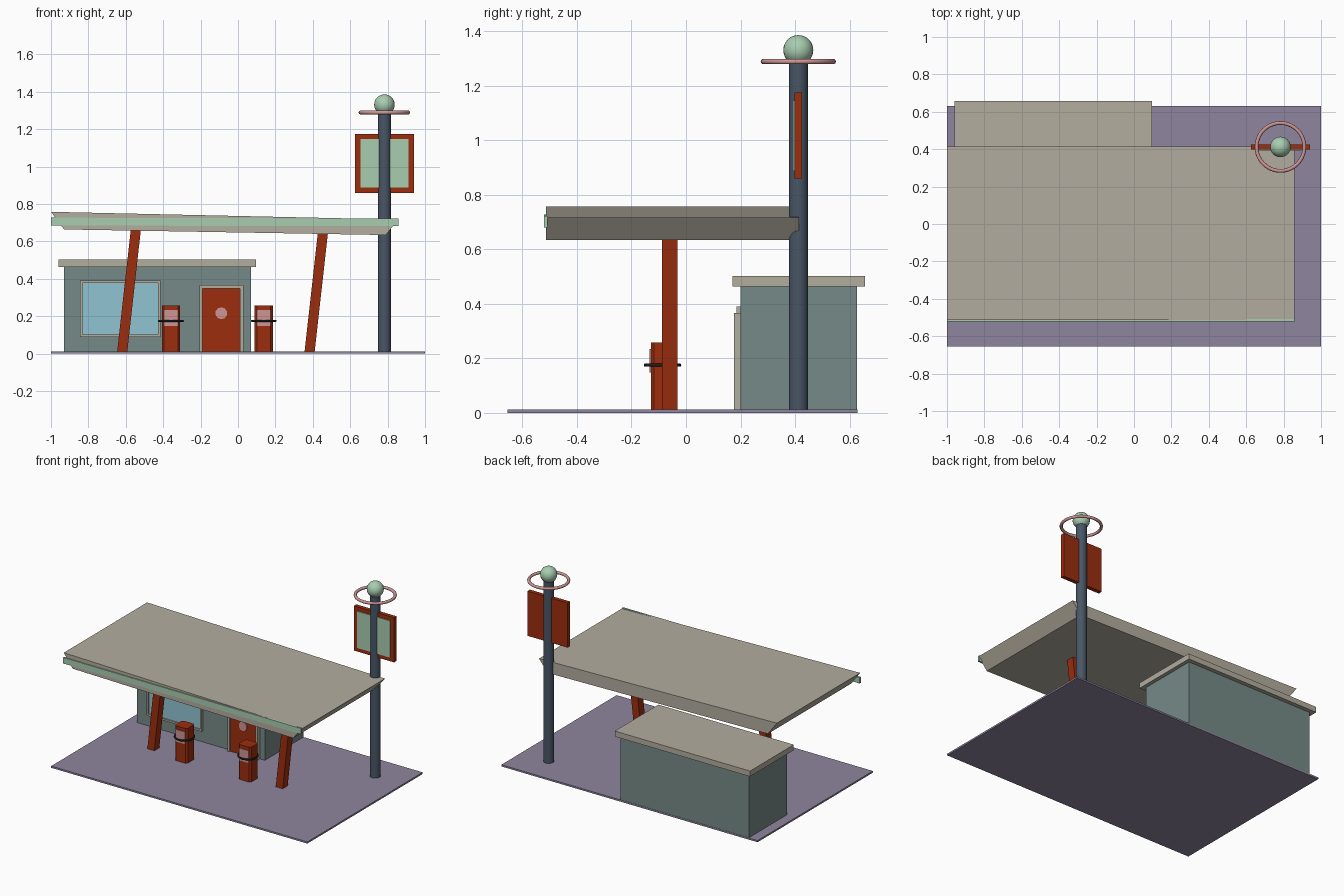
import bpy
import bmesh
import math

cube = bpy.data.objects.get("Cube")
if cube:
    bpy.data.objects.remove(cube, do_unlink=True)


def material(name, r, g, b):
    """Flat colour from 0-255 display values, stored as linear."""
    lin = [((c / 255 + 0.055) / 1.055) ** 2.4 for c in (r, g, b)] + [1]
    m = bpy.data.materials.new(name)
    m.use_nodes = True
    m.diffuse_color = lin
    m.node_tree.nodes["Principled BSDF"].inputs["Base Color"].default_value = lin
    return m


LILAC = material("lilac concrete", 143, 134, 159)
TAN = material("warm tan", 179, 173, 159)
MINT = material("mint green", 168, 205, 176)
RED = material("rust red", 156, 45, 14)
TEAL = material("grey teal", 118, 138, 136)
GLASS = material("pale blue glass", 145, 195, 211)
PINK = material("dusty pink", 205, 150, 148)
STEEL = material("blue steel", 73, 86, 102)
BLACK = material("black rubber", 28, 30, 36)


def add_object(name, bm, mat):
    bmesh.ops.recalc_face_normals(bm, faces=bm.faces)
    mesh = bpy.data.meshes.new(name)
    bm.to_mesh(mesh)
    bm.free()
    mesh.materials.append(mat)
    obj = bpy.data.objects.new(name, mesh)
    bpy.context.collection.objects.link(obj)
    return obj


def prism(name, profile, y0, y1, mat):
    """Extrude an (x, z) outline from y0 to y1."""
    bm = bmesh.new()
    face = bm.faces.new([bm.verts.new((x, y0, z)) for x, z in profile])
    out = bmesh.ops.extrude_face_region(bm, geom=[face])
    verts = [v for v in out["geom"] if isinstance(v, bmesh.types.BMVert)]
    bmesh.ops.translate(bm, verts=verts, vec=(0, y1 - y0, 0))
    return add_object(name, bm, mat)


def box(name, x0, x1, y0, y1, z0, z1, mat):
    return prism(name, [(x0, z0), (x1, z0), (x1, z1), (x0, z1)], y0, y1, mat)


def frame(name, x0, x1, y0, y1, z0, z1, w, mat, bottom=True):
    """Rectangular surround of bar width w, open below if bottom is False."""
    box(name + "_left", x0, x0 + w, y0, y1, z0, z1, mat)
    box(name + "_right", x1 - w, x1, y0, y1, z0, z1, mat)
    box(name + "_top", x0 + w, x1 - w, y0, y1, z1 - w, z1, mat)
    if bottom:
        box(name + "_bottom", x0 + w, x1 - w, y0, y1, z0, z0 + w, mat)


def finish(name, mat):
    obj = bpy.context.object
    obj.name = name
    obj.data.materials.append(mat)
    bpy.ops.object.shade_smooth_by_angle(angle=math.radians(40))
    return obj


def ring(name, loc, radius, thickness, mat):
    bpy.ops.mesh.primitive_torus_add(location=loc, major_radius=radius, minor_radius=thickness,
                                     major_segments=40, minor_segments=10)
    return finish(name, mat)


# Ground slab
box("ground", -1, 1, -0.655, 0.63, 0, 0.012, LILAC)

# Shop building with overhanging roof
box("shop_walls", -0.93, 0.07, 0.2, 0.628, 0.005, 0.465, TEAL)
box("shop_roof", -0.96, 0.096, 0.17, 0.657, 0.463, 0.502, TAN)

# Shop window
frame("window_frame", -0.845, -0.415, 0.185, 0.205, 0.09, 0.39, 0.013, TAN)
box("window_glass", -0.833, -0.427, 0.194, 0.204, 0.102, 0.378, GLASS)

# Door with round porthole
frame("door_frame", -0.207, 0.03, 0.176, 0.205, 0.005, 0.367, 0.018, TAN, bottom=False)
box("door", -0.19, 0.013, 0.186, 0.205, 0.003, 0.35, RED)
bpy.ops.mesh.primitive_cylinder_add(vertices=10, radius=0.032, depth=0.009,
                                    location=(-0.089, 0.184, 0.216),
                                    rotation=(math.pi / 2, 0, 0))
finish("door_porthole", PINK)

# Sloping canopy with undercut ends and a mint fascia
prism("canopy", [(-1, 0.758), (0.857, 0.717), (0.79, 0.634), (-0.93, 0.664)],
      -0.514, 0.415, TAN)
prism("canopy_fascia", [(-1, 0.685), (0.857, 0.681), (0.857, 0.722), (-1, 0.727)],
      -0.521, -0.508, MINT)

# Leaning canopy supports
for side, x in (("right", -0.647), ("left", 0.355)):
    prism(side + "_support", [(x, 0.002), (x + 0.054, 0.002), (x + 0.128, 0.665), (x + 0.074, 0.665)],
          -0.088, -0.032, RED)

# Fuel pumps with display and hose ring
for side, x in (("right", -0.358), ("left", 0.138)):
    pump = box(side + "_pump", x - 0.049, x + 0.049, -0.129, -0.039, 0.008, 0.258, RED)
    bm = bmesh.new()
    bm.from_mesh(pump.data)
    upright = [e for e in bm.edges
               if abs(e.verts[0].co.z - e.verts[1].co.z) > 0.1]
    bmesh.ops.bevel(bm, geom=upright, offset=0.012, segments=1, affect='EDGES')
    bm.to_mesh(pump.data)
    bm.free()
    box(side + "_pump_display", x - 0.037, x + 0.037, -0.133, -0.127, 0.148, 0.234, PINK)
    ring(side + "_pump_hose", (x, -0.086, 0.175), 0.063, 0.006, BLACK)

# Sign pole with board, halo ring and globe
PX, PY = 0.783, 0.412
bpy.ops.mesh.primitive_cylinder_add(vertices=24, radius=0.035, depth=1.285,
                                    location=(PX, PY, 0.648))
finish("sign_pole", STEEL)
box("sign_board", PX - 0.157, PX + 0.157, PY - 0.014, PY + 0.014, 0.86, 1.175, RED)
box("sign_panel", PX - 0.128, PX + 0.128, PY - 0.02, PY - 0.012, 0.888, 1.147, MINT)
ring("halo_ring", (PX, PY, 1.289), 0.128, 0.01, PINK)
bpy.ops.mesh.primitive_uv_sphere_add(segments=24, ring_count=16, radius=0.055,
                                     location=(PX, PY, 1.331))
finish("globe", MINT)
